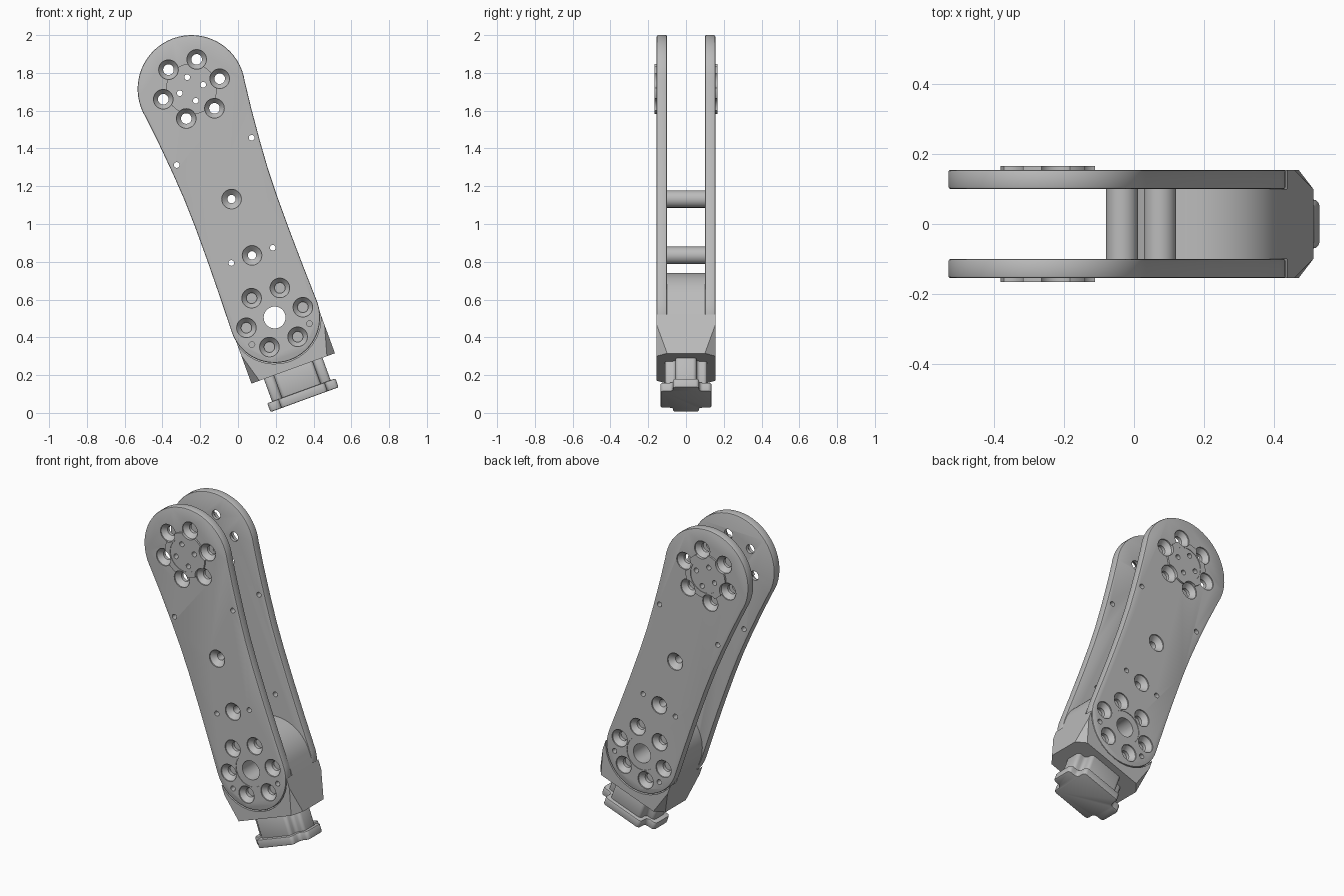
import bpy, bmesh, math
from mathutils import Matrix, Vector

if "Cube" in bpy.data.objects:
    bpy.data.objects.remove(bpy.data.objects["Cube"])

# The link is built upright around its lower pivot, then tilted.
TILT = Matrix.Translation((0.194, 0, 0.505)) @ Matrix.Rotation(math.radians(-20), 4, 'Y')
TOP = 1.2875       # upper pivot height along the link
BOLT_R = 0.159     # bolt circle radius

grey = bpy.data.materials.new("satin_grey")
grey.use_nodes = True
GREY = (0.5, 0.5, 0.5, 1)
grey.diffuse_color = GREY
grey.node_tree.nodes["Principled BSDF"].inputs["Base Color"].default_value = GREY


def polar(r, deg, v=0):
    a = math.radians(deg)
    return (r * math.cos(a), v + r * math.sin(a))


def make(name, bm):
    bmesh.ops.recalc_face_normals(bm, faces=bm.faces)
    mesh = bpy.data.meshes.new(name)
    bm.to_mesh(mesh)
    bm.free()
    mesh.materials.append(grey)
    ob = bpy.data.objects.new(name, mesh)
    bpy.context.scene.collection.objects.link(ob)
    return ob


def prism(points, a, b, axis='Y'):
    """Extrude an outline along y (outline in x, z) or z (outline in x, y)."""
    bm = bmesh.new()
    place = (lambda p, t: (p[0], t, p[1])) if axis == 'Y' else (lambda p, t: (p[0], p[1], t))
    rings = [[bm.verts.new(place(p, t)) for p in points] for t in (a, b)]
    n = len(points)
    for ring in rings:
        bm.faces.new(ring)
    for i in range(n):
        j = (i + 1) % n
        bm.faces.new((rings[0][i], rings[0][j], rings[1][j], rings[1][i]))
    return bm


def lathe(bm, centre, profile, n=32):
    """Add a closed solid of revolution about a y-parallel axis; profile is (radius, y)."""
    rings = [[bm.verts.new((x, y, z)) for x, z in
              (polar(r, 360 * i / n) for i in range(n))] for r, y in profile]
    for ring in rings:
        for vert in ring:
            vert.co += Vector((centre[0], 0, centre[1]))
    bm.faces.new(rings[0])
    bm.faces.new(rings[-1])
    for lo, hi in zip(rings, rings[1:]):
        for i in range(n):
            j = (i + 1) % n
            bm.faces.new((lo[i], lo[j], hi[j], hi[i]))


def apply(ob, mod):
    with bpy.context.temp_override(object=ob, active_object=ob, selected_objects=[ob]):
        bpy.ops.object.modifier_apply(modifier=mod.name)


def bevel(ob, width, segments=2):
    mod = ob.modifiers.new("edge", 'BEVEL')
    mod.width, mod.segments = width, segments
    mod.limit_method, mod.angle_limit = 'ANGLE', math.radians(50)
    apply(ob, mod)


def drill(ob, holes):
    """Subtract a set of (centre, profile) holes."""
    bm = bmesh.new()
    for centre, profile in holes:
        lathe(bm, centre, profile)
    cutter = make("drill_helper", bm)
    cutter.hide_render = True
    mod = ob.modifiers.new("holes", 'BOOLEAN')
    mod.operation, mod.solver, mod.object = 'DIFFERENCE', 'EXACT', cutter
    apply(ob, mod)
    bpy.data.objects.remove(cutter)


def finish(ob):
    ob.matrix_world = TILT
    bpy.ops.object.select_all(action='DESELECT')
    ob.select_set(True)
    bpy.context.view_layer.objects.active = ob
    bpy.ops.object.shade_smooth_by_angle(angle=math.radians(30))


def bolts(v):
    return [polar(BOLT_R, 60 * k, v) for k in range(6)]


# Side plate outline: two round ends joined by a gently waisted edge
waist = [(0.262, 1.08), (0.246, 0.9), (0.236, 0.75), (0.232, 0.6), (0.232, 0.4), (0.235, 0.2)]
outline = [polar(0.285, 180 - 6 * k, TOP) for k in range(-2, 33)]
outline += waist
outline += [polar(0.24, -6 * k) for k in range(31)]
outline += [(-x, z) for x, z in reversed(waist)]

pillars = (0.35, 0.667)
pins = [(s * u, v) for u, v in ((0.211, 0.936), (0.117, 0.35)) for s in (-1, 1)]
pins += [polar(0.187, -30), polar(0.187, 210)]
horn_pins = [polar(0.066, 90 * k, TOP) for k in range(4)]

for side, s in (("front", -1), ("back", 1)):
    def hole(r):
        return [(r, s * 0.2), (r, s * 0.08)]

    def sink(r):
        return [(0.052, s * 0.2), (0.052, s * 0.148), (r, s * 0.12), (r, s * 0.08)]

    # Side plate with countersunk bolt holes
    plate = make(side + "_plate", prism(outline, s * 0.10, s * 0.155))
    bevel(plate, 0.007)
    holes = [(c, sink(0.028)) for c in bolts(TOP) + bolts(0)]
    holes += [((0, v), sink(0.022)) for v in pillars]
    holes += [(c, hole(0.015)) for c in pins + horn_pins]
    holes.append(((0, 0), [(0.1, s * 0.2), (0.1, s * 0.152), (0.058, s * 0.152), (0.058, s * 0.08)]))
    drill(plate, holes)
    finish(plate)

    # Raised horn cap, scalloped by the surrounding bolt holes
    bm = bmesh.new()
    lathe(bm, (0, TOP), [(0.135, s * 0.154), (0.135, s * 0.166)], 48)
    cap = make(side + "_horn_cap", bm)
    drill(cap, [(c, sink(0.028)) for c in bolts(TOP)])
    drill(cap, [((0, TOP), [(0.1, s * 0.2), (0.1, s * 0.163)])])
    drill(cap, [(c, hole(0.015)) for c in horn_pins])
    finish(cap)

# Hollow spacer pillars between the plates
for label, v in zip(("lower", "upper"), pillars):
    bm = bmesh.new()
    lathe(bm, (0, v), [(0.046, -0.1), (0.046, 0.1)])
    pillar = make(label + "_spacer", bm)
    drill(pillar, [((0, v), [(0.022, -0.2), (0.022, 0.2)])])
    finish(pillar)

# Pivot block: round tongue, square base with clipped lower corners
W, D, B = 0.235, 0.155, -0.287
bm = prism([(-W, B), (W, B)] + [polar(W, 5 * k) for k in range(37)], -D, D)
for sx in (-1, 1):
    for sy in (-1, 1):
        p = Vector((sx * W, sy * D, B + 0.16))
        q = Vector((sx * (W - 0.045), sy * D, B))
        r = Vector((sx * W, sy * (D - 0.055), B))
        normal = (q - p).cross(r - p) * (sx * sy)
        if normal.x * sx < 0:
            normal.negate()
        bmesh.ops.bisect_plane(bm, geom=bm.verts[:] + bm.edges[:] + bm.faces[:],
                               plane_co=p, plane_no=normal, clear_outer=True)
        bmesh.ops.holes_fill(bm, edges=[e for e in bm.edges if e.is_boundary])
block = make("pivot_block", bm)
drill(block, [((0, 0), [(0.246, s * 0.1), (0.246, s * 0.3)]) for s in (-1, 1)])
drill(block, [((0, 0), [(0.058, -0.3), (0.058, 0.3)])])
finish(block)


# Lobed plug under the block: neck and flange
def lobed(name, length, depth, arm, waist_y, low, high):
    quarter = [(length, waist_y), (arm, waist_y), (arm, depth)]
    pts = quarter + [(-x, y) for x, y in reversed(quarter)]
    pts += [(-x, -y) for x, y in quarter] + [(x, -y) for x, y in reversed(quarter)]
    bm = prism(pts, low, high, 'Z')
    upright = [e for e in bm.edges if abs(e.verts[0].co.z - e.verts[1].co.z) > 0.01]
    bmesh.ops.bevel(bm, geom=upright, offset=0.02, segments=4, profile=0.5, affect='EDGES')
    ob = make(name, bm)
    bevel(ob, 0.006)
    finish(ob)


lobed("plug_neck", 0.165, 0.112, 0.11, 0.056, -0.43, -0.28)
lobed("plug_flange", 0.192, 0.135, 0.13, 0.07, -0.463, -0.413)
